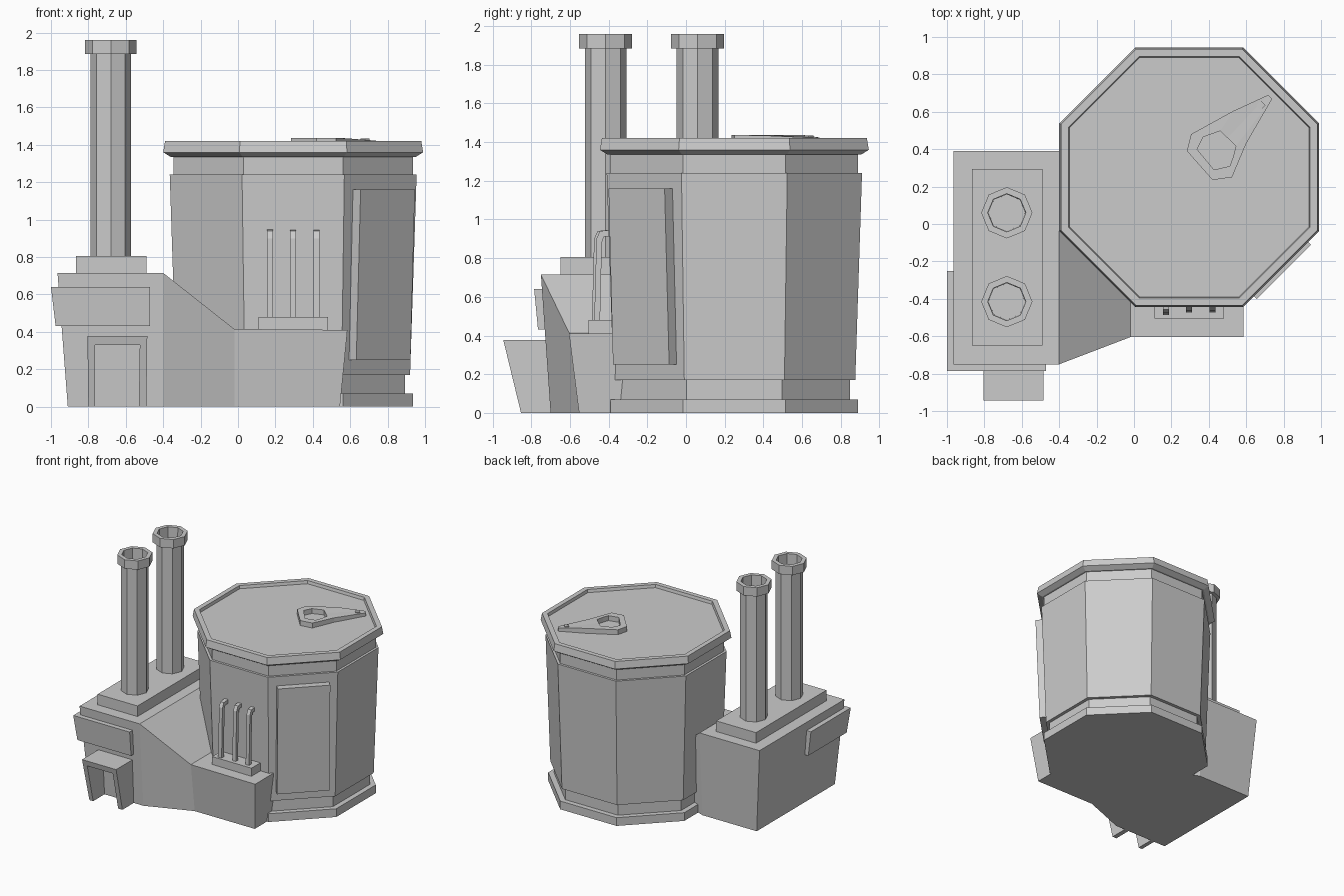
import bpy, bmesh, math
from mathutils import Vector

cube = bpy.data.objects.get("Cube")
if cube:
    bpy.data.objects.remove(cube, do_unlink=True)

grey = bpy.data.materials.new("plain grey")
grey.use_nodes = True
grey.diffuse_color = (0.6, 0.6, 0.6, 1)
grey.node_tree.nodes["Principled BSDF"].inputs["Base Color"].default_value = (0.6, 0.6, 0.6, 1)


def loft(name, rings, closed=False):
    """Skin a list of equal-length point rings; cap the ends unless closed."""
    bm = bmesh.new()
    rows = [[bm.verts.new(p) for p in ring] for ring in rings]
    pairs = list(zip(rows, rows[1:]))
    if closed:
        pairs.append((rows[-1], rows[0]))
    else:
        bm.faces.new(rows[0])
        bm.faces.new(rows[-1])
    for a, b in pairs:
        for i in range(len(a)):
            j = (i + 1) % len(a)
            bm.faces.new((a[i], a[j], b[j], b[i]))
    bmesh.ops.recalc_face_normals(bm, faces=bm.faces)
    mesh = bpy.data.meshes.new(name)
    bm.to_mesh(mesh)
    bm.free()
    mesh.materials.append(grey)
    ob = bpy.data.objects.new(name, mesh)
    bpy.context.collection.objects.link(ob)
    return ob


def octagon(cx, cy, r, z, turn=0.0):
    return [(cx + r * math.cos(turn + k * math.pi / 4),
             cy + r * math.sin(turn + k * math.pi / 4), z) for k in range(8)]


def rect(x0, x1, y0, y1, z):
    return [(x0, y0, z), (x1, y0, z), (x1, y1, z), (x0, y1, z)]


# Octagonal tank and its recessed lid, from (apothem, height) profiles
TX, TY = 0.295, 0.25


def tank_part(name, profile):
    k = math.cos(math.pi / 8)
    loft(name, [octagon(TX, TY, a / k, z, math.pi / 8) for a, z in profile])


tank_part("tank_body", [(0.64, 0), (0.64, 0.07), (0.597, 0.07), (0.597, 0.17),
                        (0.625, 0.17), (0.66, 1.24), (0.64, 1.24), (0.64, 1.34)])
tank_part("tank_lid", [(0.655, 1.335), (0.695, 1.36), (0.685, 1.42),
                       (0.645, 1.42), (0.64, 1.395)])

# Lid handle: tapered plate with a pit, and a small stud on its tail
outer = [(0.283, 0.39), (0.305, 0.48), (0.53, 0.604), (0.717, 0.69),
         (0.738, 0.668), (0.6, 0.43), (0.524, 0.25), (0.42, 0.235)]
inner = [(0.337, 0.40), (0.37, 0.465), (0.46, 0.497), (0.5, 0.46),
         (0.545, 0.417), (0.53, 0.36), (0.513, 0.31), (0.428, 0.29)]


def tail_z(x):
    return 1.437 - max(0, x - 0.55) * 0.08


loft("lid_handle", [[(x, y, 1.39) for x, y in outer],
                    [(x, y, tail_z(x)) for x, y in outer],
                    [(x, y, 1.437) for x, y in inner],
                    [(x, y, 1.39) for x, y in inner]], closed=True)
loft("handle_stud", [[(0.679 + dx * 0.024, 0.634 + dy * 0.024, z)
                      for dx, dy in ((1, 0), (0, 1), (-1, 0), (0, -1))]
                     for z in (1.4, 1.434)])

# Door plate on the diagonal tank side, leaning with the wall
out = Vector((1, -1, 0)).normalized()
side = Vector((1, 1, 0)).normalized()


def door_ring(z, apothem):
    c = Vector((TX, TY, z))
    return [c + out * a + side * s for a, s in
            ((apothem - 0.08, -0.205), (apothem, -0.205),
             (apothem, 0.205), (apothem - 0.08, 0.205))]


loft("tank_door", [door_ring(0.25, 0.682), door_ring(1.16, 0.715)])

# Firebox: cross sections along x as (bottom x, top x, bottom front, top front,
# bottom back, top back, height)
sections = [(-0.91, -0.965, -0.70, -0.75, 0.35, 0.39, 0.715),
            (-0.40, -0.40, -0.70, -0.75, 0.35, 0.39, 0.715),
            (-0.02, -0.02, -0.553, -0.605, 0.2, 0.2, 0.415),
            (0.545, 0.585, -0.553, -0.605, -0.2, -0.2, 0.41)]
loft("firebox", [[(xb, fb, 0), (xt, ft, h), (xt, bt, h), (xb, bb, 0)]
                 for xb, xt, fb, ft, bb, bt, h in sections])
loft("chimney_plinth", [rect(-0.865, -0.49, -0.65, 0.295, z) for z in (0.7, 0.805)])
loft("corner_plate", [rect(-0.975, -0.47, -0.765, -0.25, 0.43),
                      rect(-1.0, -0.47, -0.785, -0.25, 0.64)])

# Furnace mouth: arch outline, front leaning outwards
arch = [(-0.80, 0), (-0.805, 0.378), (-0.485, 0.378), (-0.49, 0),
        (-0.53, 0), (-0.525, 0.33), (-0.765, 0.33), (-0.765, 0)]
loft("furnace_mouth", [[(x, -0.853 - z * 0.243, z) for x, z in arch],
                       [(x, -0.68, z) for x, z in arch]])

# Two hollow octagonal chimneys with collars
for name, cy in (("front_chimney", -0.415), ("back_chimney", 0.06)):
    profile = [(0.108, 0.79), (0.108, 1.885), (0.137, 1.885), (0.137, 1.96),
               (0.102, 1.96), (0.098, 0.81)]
    loft(name, [octagon(-0.68, cy, r, z) for r, z in profile])

# Feed pipes bending into the tank wall
loft("pipe_base", [rect(0.11, 0.48, -0.505, -0.36, z) for z in (0.4, 0.48)])
for i, (x, dy) in enumerate(((0.17, -0.012), (0.295, 0), (0.42, 0))):
    bend = [(-0.475, 0.45), (-0.463, 0.90), (-0.445, 0.94), (-0.37, 0.948),
            (-0.37, 0.915), (-0.425, 0.91), (-0.435, 0.88), (-0.445, 0.45)]
    loft("feed_pipe_%d" % (i + 1), [[(x + s, y + dy, z) for y, z in bend]
                                    for s in (-0.016, 0.016)])
